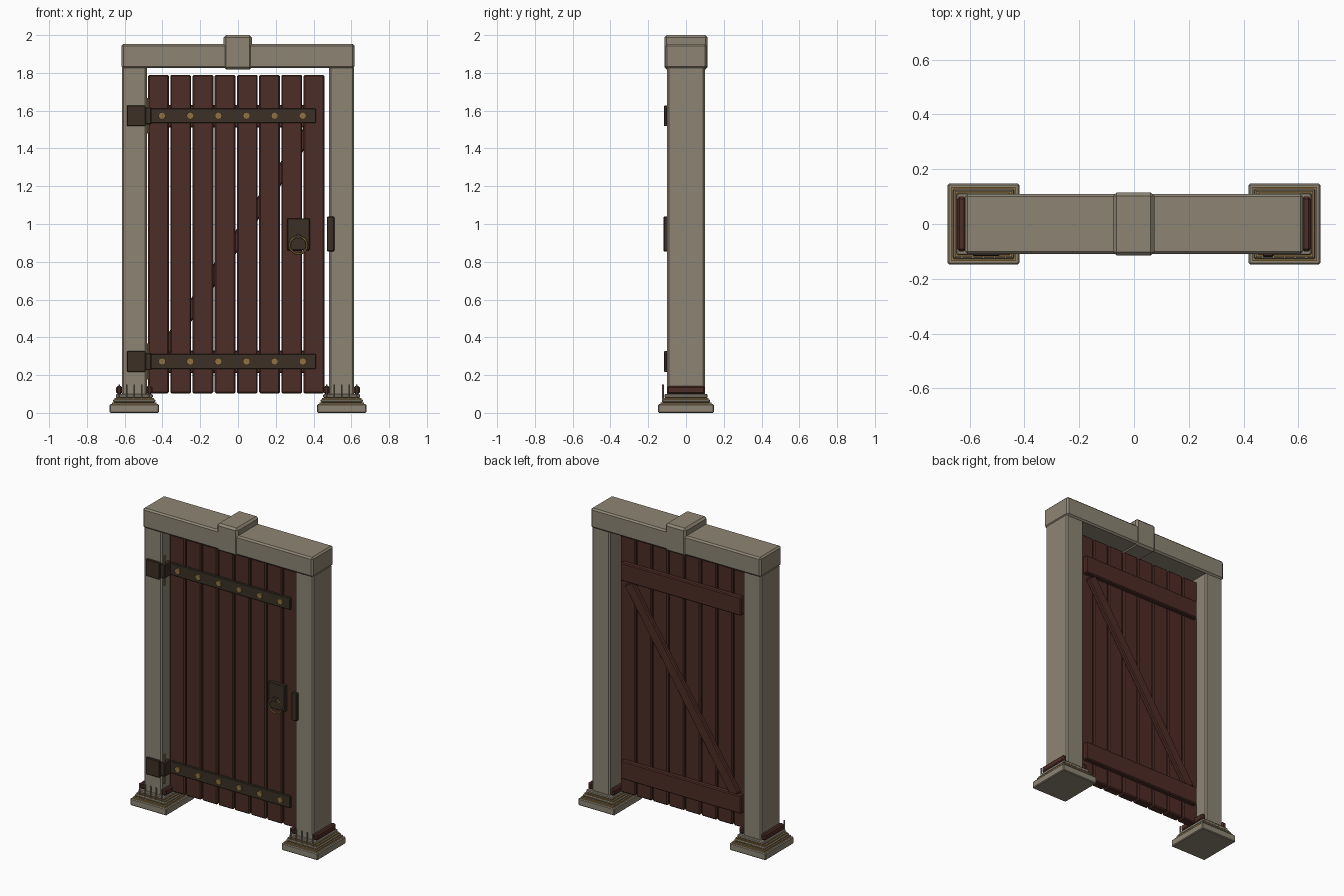
import bpy, math
from mathutils import Vector

if "Cube" in bpy.data.objects:
    bpy.data.objects.remove(bpy.data.objects["Cube"])


def mat(name, rgb):
    m = bpy.data.materials.new(name)
    m.diffuse_color = (*rgb, 1)
    m.use_nodes = True
    m.node_tree.nodes["Principled BSDF"].inputs["Base Color"].default_value = m.diffuse_color
    return m


STONE = mat("stone", (0.27, 0.235, 0.175))
WOOD = mat("red_brown_wood", (0.075, 0.026, 0.019))
IRON = mat("dark_iron", (0.045, 0.030, 0.019))
BRASS = mat("brass", (0.27, 0.165, 0.055))


def finish(ob, name, m):
    ob.name = name
    ob.data.materials.append(m)
    return ob


def box(name, m, x, y, z, bevel=0.004, roll=0):
    """Bevelled box from (min, max) ranges, optionally turned about y."""
    lo, hi = Vector((x[0], y[0], z[0])), Vector((x[1], y[1], z[1]))
    bpy.ops.mesh.primitive_cube_add(size=1, location=(lo + hi) / 2, rotation=(0, roll, 0))
    ob = bpy.context.object
    for v in ob.data.vertices:
        v.co *= hi - lo
    if bevel:
        b = ob.modifiers.new("bevel", 'BEVEL')
        b.width, b.segments = bevel, 1
    return finish(ob, name, m)


def rod(name, m, loc, r, depth, sides=8, along_y=False):
    bpy.ops.mesh.primitive_cylinder_add(vertices=sides, radius=r, depth=depth, location=loc,
                                        rotation=(math.pi / 2 if along_y else 0, 0, 0))
    return finish(bpy.context.object, name, m)


# posts with stepped bases, side blocks and a row of front pins
for s, side in ((-1, "left"), (1, "right")):
    c = s * 0.549
    box(side + "_post", STONE, (c - 0.066, c + 0.066), (-0.1, 0.1), (0.09, 1.835), 0.009)
    steps = [("plinth", STONE, 0.131, 0.147, 0, 0.046),
             ("lower_band", BRASS, 0.117, 0.135, 0.046, 0.056),
             ("middle_step", STONE, 0.112, 0.128, 0.056, 0.072),
             ("upper_band", BRASS, 0.104, 0.120, 0.072, 0.079),
             ("upper_step", STONE, 0.098, 0.114, 0.079, 0.1)]
    for n, m, hx, hy, z0, z1 in steps:
        box(f"{side}_{n}", m, (c - hx, c + hx), (-hy, hy), (z0, z1),
            0.005 if m == STONE else 0)
    for t in (-1, 1):
        a = c + t * 0.08
        box(side + "_side_block", WOOD, (a - 0.016, a + 0.016), (-0.1, 0.1), (0.1, 0.142), 0.008)
    for i in range(5):
        rod(side + "_pin", STONE, (c + (i - 2) * 0.04, -0.122, 0.11), 0.005, 0.078, 6)

# lintel and keystone
box("lintel", STONE, (-0.617, 0.617), (-0.11, 0.11), (1.825, 1.953), 0.01)
box("keystone", STONE, (-0.076, 0.074), (-0.115, 0.115), (1.818, 2.0), 0.013)

# door planks
for i in range(8):
    x = -0.476 + i * 0.1176
    box("plank", WOOD, (x, x + 0.11), (-0.03, 0.03), (0.103, 1.79), 0.007)

# back ledges and diagonal brace
for z in (0.27, 1.57):
    box("back_ledge", WOOD, (-0.445, 0.43), (0.03, 0.066), (z - 0.06, z + 0.06), 0.006)
box("diagonal_brace", WOOD, (-0.042, 0.026), (0.029, 0.06), (0.205, 1.615), 0.006,
    math.atan2(0.7, 1.065))

# hinges: strap, rivets, knuckle, pin and post plate
for z in (0.272, 1.573):
    box("hinge_strap", IRON, (-0.462, 0.412), (-0.048, -0.03), (z - 0.039, z + 0.039), 0.003)
    for i in range(6):
        rod("rivet", BRASS, (-0.402 + i * 0.149, -0.05, z), 0.02, 0.014, 8, True)
    box("hinge_knuckle", IRON, (-0.492, -0.458), (-0.105, -0.035), (z - 0.045, z + 0.045), 0.004)
    rod("hinge_pin", BRASS, (-0.473, -0.088, z), 0.008, 0.19)
    box("hinge_plate", IRON, (-0.588, -0.49), (-0.116, -0.098), (z - 0.055, z + 0.055), 0.003)

# lock plate, ring pull and strike plate
box("lock_plate", IRON, (0.26, 0.38), (-0.058, -0.03), (0.86, 1.03), 0.004)
rod("ring_mount", IRON, (0.319, -0.066, 0.935), 0.014, 0.03, 8, True)
bpy.ops.mesh.primitive_torus_add(major_radius=0.046, minor_radius=0.006, major_segments=20,
                                 minor_segments=6, location=(0.319, -0.07, 0.888),
                                 rotation=(math.pi / 2, 0, 0))
finish(bpy.context.object, "ring_pull", BRASS)
box("strike_plate", IRON, (0.47, 0.51), (-0.12, -0.09), (0.855, 1.04), 0.005)
